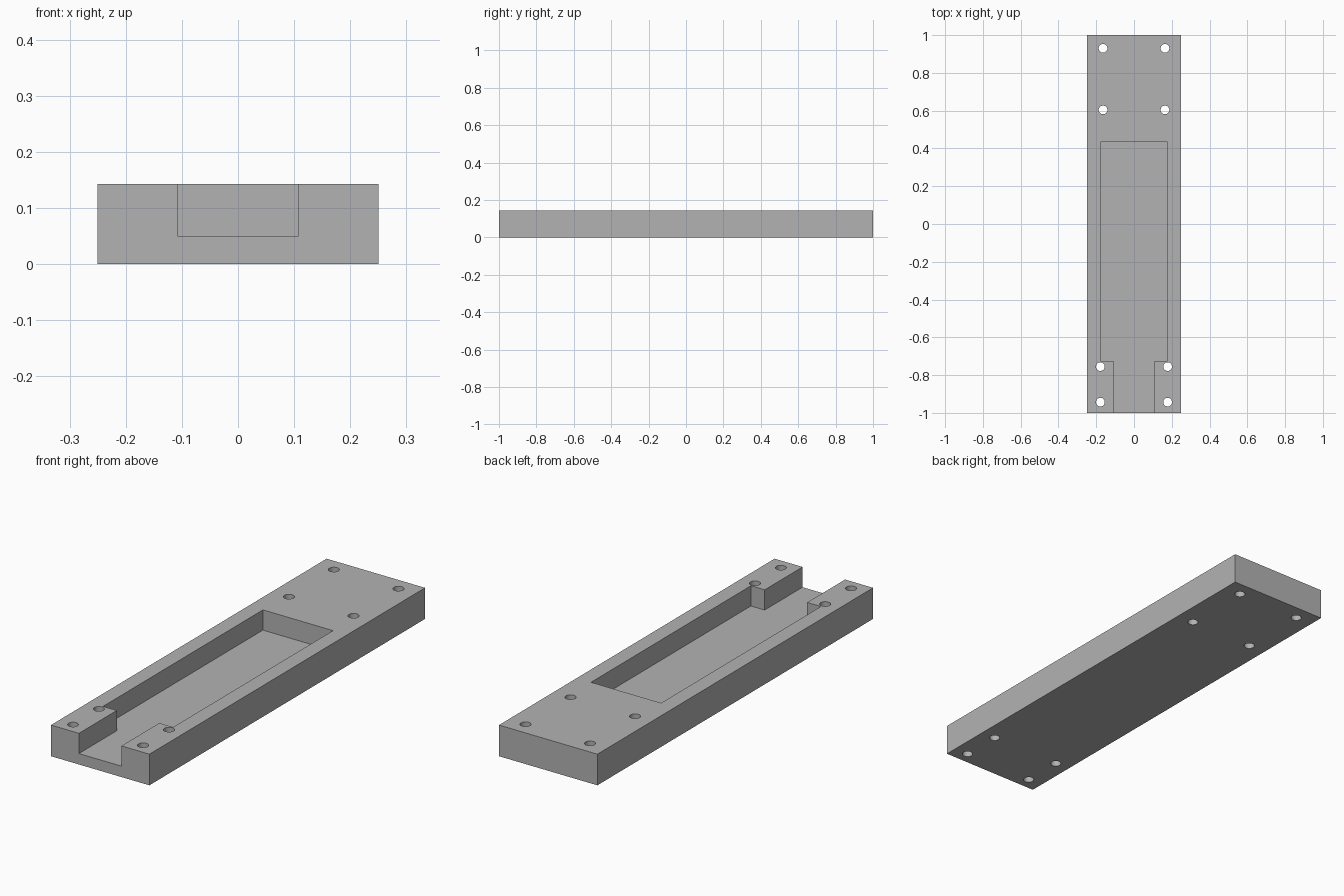
import bpy
import bmesh
from mathutils import Matrix

cube = bpy.data.objects.get("Cube")
if cube:
    bpy.data.objects.remove(cube, do_unlink=True)

HALF_W, HALF_L, HEIGHT = 0.25, 1.0, 0.143
POCKET_W, POCKET_BACK, POCKET_FRONT = 0.178, 0.435, -0.725
SLOT_W, FLOOR = 0.108, 0.05
HOLE_R = 0.023
HOLES = [(0.164, 0.93), (0.164, 0.604), (0.178, -0.755), (0.178, -0.943)]

grey = bpy.data.materials.new("plain grey")
grey.use_nodes = True
colour = (0.45, 0.45, 0.45, 1)
grey.diffuse_color = colour
grey.node_tree.nodes["Principled BSDF"].inputs["Base Color"].default_value = colour


def extrude_profile(bm, points, z0, z1):
    """Raise a closed outline into a solid between two heights."""
    face = bm.faces.new([bm.verts.new((x, y, z0)) for x, y in points])
    top = bmesh.ops.extrude_face_region(bm, geom=[face])["geom"]
    verts = [v for v in top if isinstance(v, bmesh.types.BMVert)]
    bmesh.ops.translate(bm, verts=verts, vec=(0, 0, z1 - z0))


def make_object(name, bm):
    bmesh.ops.recalc_face_normals(bm, faces=bm.faces)
    mesh = bpy.data.meshes.new(name)
    bm.to_mesh(mesh)
    bm.free()
    mesh.materials.append(grey)
    obj = bpy.data.objects.new(name, mesh)
    bpy.context.collection.objects.link(obj)
    return obj


def mirrored(right_side):
    """Complete a half outline across the centre line."""
    return right_side + [(-x, y) for x, y in reversed(right_side)]


# Solid plate
bm = bmesh.new()
extrude_profile(bm, mirrored([(HALF_W, -HALF_L), (HALF_W, HALF_L)]), 0, HEIGHT)
plate = make_object("mounting_plate", bm)

# Pocket with a narrower slot open at the front
bm = bmesh.new()
outline = mirrored([(SLOT_W, -HALF_L - 0.1), (SLOT_W, POCKET_FRONT),
                    (POCKET_W, POCKET_FRONT), (POCKET_W, POCKET_BACK)])
extrude_profile(bm, outline, FLOOR, HEIGHT + 0.1)
pocket_cutter = make_object("pocket_cutter", bm)

# Screw holes through the plate, in mirrored pairs
bm = bmesh.new()
for x, y in HOLES:
    for side in (-1, 1):
        bmesh.ops.create_cone(bm, cap_ends=True, segments=32, radius1=HOLE_R,
                              radius2=HOLE_R, depth=HEIGHT * 2,
                              matrix=Matrix.Translation((side * x, y, HEIGHT / 2)))
hole_cutter = make_object("hole_cutter", bm)

# Cut the plate, then discard the cutters
bpy.ops.object.select_all(action="DESELECT")
bpy.context.view_layer.objects.active = plate
plate.select_set(True)
for cutter in (pocket_cutter, hole_cutter):
    cutter.hide_render = True
    cut = plate.modifiers.new(cutter.name, "BOOLEAN")
    cut.operation = "DIFFERENCE"
    cut.solver = "EXACT"
    cut.object = cutter
    bpy.ops.object.modifier_apply(modifier=cut.name)
    bpy.data.objects.remove(cutter, do_unlink=True)

# Smooth hole walls, sharp plate edges
bpy.ops.object.shade_smooth_by_angle(angle=0.6)
